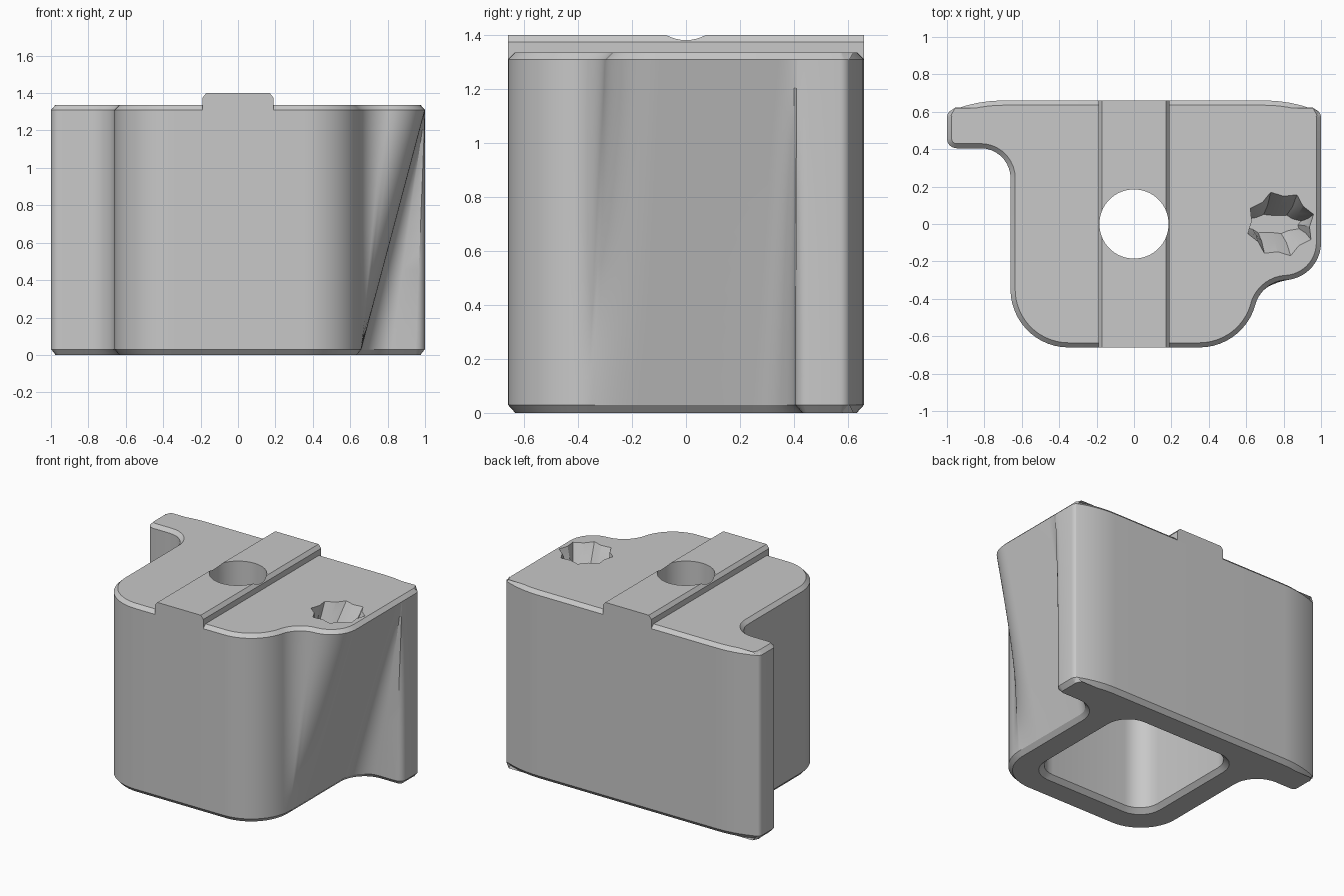
import bpy, bmesh
from math import cos, sin, radians, pi
from mathutils import Vector

old = bpy.data.objects.get("Cube")
if old:
    bpy.data.objects.remove(old, do_unlink=True)

grey = bpy.data.materials.new("plain_grey")
grey.use_nodes = True
GREY = (0.58, 0.58, 0.58, 1)
grey.diffuse_color = GREY
grey.node_tree.nodes["Principled BSDF"].inputs["Base Color"].default_value = GREY


def arc(cx, cy, r, a0, a1, n):
    angles = [radians(a0 + (a1 - a0) * i / (n - 1)) for i in range(n)]
    return [Vector((cx + r * cos(a), cy + r * sin(a))) for a in angles]


def line(p, q, n):
    return [Vector(p).lerp(Vector(q), i / (n - 1)) for i in range(n)]


def inset(ring, d):
    """Move a counter-clockwise outline inwards by d."""
    out = []
    for i, p in enumerate(ring):
        t = (ring[(i + 1) % len(ring)] - ring[i - 1]).normalized()
        out.append(p + Vector((-t.y, t.x)) * d)
    return out


def loft(name, layers):
    """Closed solid through a list of (outline, z) layers."""
    bm = bmesh.new()
    rings = [[bm.verts.new((p.x, p.y, z)) for p in ring] for ring, z in layers]
    for lo, hi in zip(rings, rings[1:]):
        for i in range(len(lo)):
            j = (i + 1) % len(lo)
            bm.faces.new((lo[i], lo[j], hi[j], hi[i]))
    bm.faces.new(rings[0][::-1])
    bm.faces.new(rings[-1])
    bmesh.ops.recalc_face_normals(bm, faces=bm.faces)
    mesh = bpy.data.meshes.new(name)
    bm.to_mesh(mesh)
    bm.free()
    ob = bpy.data.objects.new(name, mesh)
    ob.data.materials.append(grey)
    bpy.context.collection.objects.link(ob)
    return ob


def activate(ob):
    bpy.ops.object.select_all(action='DESELECT')
    ob.select_set(True)
    bpy.context.view_layer.objects.active = ob


def cut(ob, cutter):
    mod = ob.modifiers.new("cut", 'BOOLEAN')
    mod.operation = 'DIFFERENCE'
    mod.solver = 'EXACT'
    mod.object = cutter
    activate(ob)
    bpy.ops.object.modifier_apply(modifier=mod.name)


# Outlines: the foot is symmetric, the top swells out on one side
back = arc(0.96, 0.57, 0.04, 0, 64, 5) + arc(0.70, -0.077, 0.737, 67, 90, 8)
foot_half = (arc(0.35, -0.35, 0.31, -90, -15.3, 12)
             + arc(0.35, -0.35, 0.31, -13, -1, 10)
             + line((0.66, -0.345), (0.66, -0.15), 12)
             + arc(0.82, 0.245, 0.16, 180, 90, 10)
             + arc(0.95, 0.455, 0.05, -90, 0, 5) + back)
top_half = (arc(0.35, -0.35, 0.31, -90, -15.3, 12)
            + arc(0.822, -0.479, 0.18, 160, 97, 10)
            + arc(0.80, -0.10, 0.20, -86.7, 0, 12)
            + line((1, 0.34), (1, 0.40), 10)
            + line((1, 0.41), (1, 0.455), 5) + back)
mirrored = [Vector((-p.x, p.y)) for p in reversed(foot_half)]
foot = foot_half + mirrored
top = top_half + mirrored

# Body: bevelled rims with a ruled wall between them
Z0, Z1, STEPS = 0.03, 1.31, 12
layers = [(inset(foot, 0.027), 0)]
for k in range(STEPS + 1):
    t = k / STEPS
    layers.append(([a.lerp(b, t) for a, b in zip(foot, top)], Z0 + (Z1 - Z0) * t))
layers.append((inset(top, 0.025), 1.335))
body = loft("body", layers)


# Cutters
def rounded_square(h, r):
    c = h - r
    return (arc(c, c, r, 0, 90, 8) + arc(-c, c, r, 90, 180, 8)
            + arc(-c, -c, r, 180, 270, 8) + arc(c, -c, r, 270, 360, 8))


def star(cx, sx, sy):
    pts = []
    for i in range(16):
        a = pi / 8 * (i + 0.75)
        r = 0.19 if i % 2 == 0 else 0.16
        pts.append(Vector((cx + sx * r * cos(a), sy * r * sin(a))))
    return pts


socket = loft("socket_cutter", [(rounded_square(0.51, 0.18), -0.03),
                                (rounded_square(0.45, 0.15), 0.03),
                                (rounded_square(0.45, 0.15), 1.15)])
circle = arc(0, 0, 0.185, 0, 354.375, 64)
bore = loft("bore_cutter", [(circle, 1.0), (circle, 1.6)])
pit = loft("pit_cutter", [(star(0.74, 0.85, 0.28), 1.13),
                          (star(0.765, 0.92, 0.55), 1.22),
                          (star(0.785, 0.97, 0.95), 1.34),
                          (star(0.785, 0.97, 0.95), 1.45)])

# Raised rail with bevelled long edges
rail_outline = [Vector((x, 0)) for x in (-0.19, 0.19)]
bm = bmesh.new()
section = [(-0.19, 1.31), (0.19, 1.31), (0.19, 1.375),
           (0.17, 1.4), (-0.17, 1.4), (-0.19, 1.375)]
face = bm.faces.new([bm.verts.new((x, -0.66, z)) for x, z in section])
ext = bmesh.ops.extrude_face_region(bm, geom=[face])["geom"]
bmesh.ops.translate(bm, vec=(0, 1.32, 0),
                    verts=[g for g in ext if isinstance(g, bmesh.types.BMVert)])
bmesh.ops.recalc_face_normals(bm, faces=bm.faces)
mesh = bpy.data.meshes.new("top_rail")
bm.to_mesh(mesh)
bm.free()
rail = bpy.data.objects.new("top_rail", mesh)
mesh.materials.append(grey)
bpy.context.collection.objects.link(rail)

# Socket, bore and star pit
for cutter in (socket, bore, pit):
    cut(body, cutter)
cut(rail, bore)
for cutter in (socket, bore, pit):
    bpy.data.objects.remove(cutter, do_unlink=True)

for ob in (body, rail):
    activate(ob)
    bpy.ops.object.shade_smooth_by_angle(angle=radians(25))
